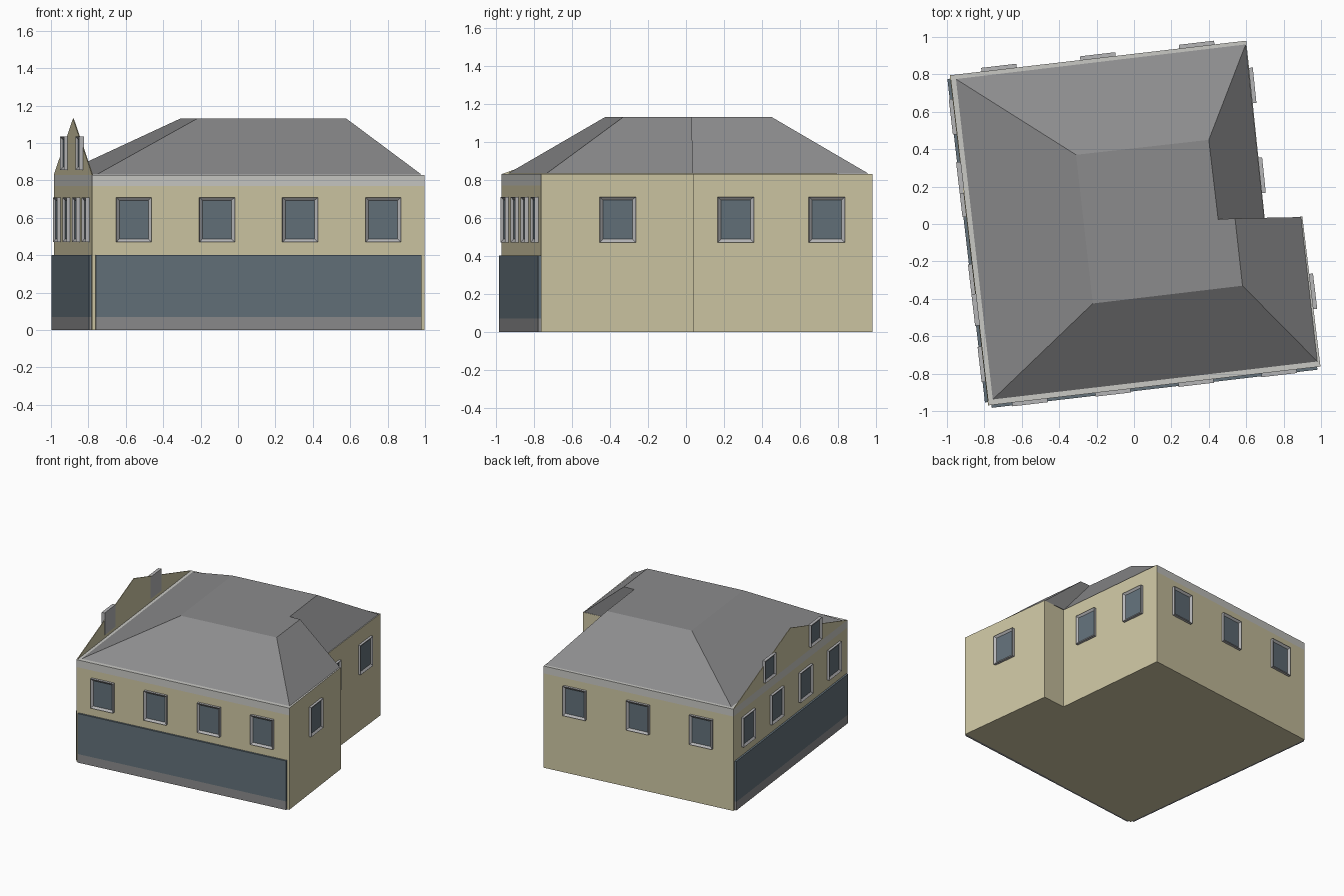
import bpy, bmesh
from mathutils import Vector

if "Cube" in bpy.data.objects:
    bpy.data.objects.remove(bpy.data.objects["Cube"])

def material(name, r, g, b):
    m = bpy.data.materials.new(name)
    m.diffuse_color = (r, g, b, 1)
    m.use_nodes = True
    m.node_tree.nodes["Principled BSDF"].inputs["Base Color"].default_value = m.diffuse_color
    return m

BEIGE = material("beige render", 0.62, 0.57, 0.37)
LIGHT = material("pale cornice", 0.58, 0.58, 0.55)
ROOF = material("grey slate", 0.26, 0.26, 0.265)
FRAME = material("grey frame", 0.46, 0.46, 0.47)
GLASS = material("blue grey glass", 0.125, 0.165, 0.195)

def finish(name, bm, mats):
    bmesh.ops.recalc_face_normals(bm, faces=bm.faces)
    me = bpy.data.meshes.new(name)
    bm.to_mesh(me)
    bm.free()
    for m in mats:
        me.materials.append(m)
    ob = bpy.data.objects.new(name, me)
    bpy.context.collection.objects.link(ob)
    return ob

# Footprint corners, counter-clockwise from front left
A, B, C = (-0.78, -0.97), (0.997, -0.762), (0.9, 0.04)
D, E, F = (0.7, 0.02), (0.6, 0.98), (-0.985, 0.795)
plan = [A, B, C, D, E, F]
EAVE, RIDGE, BAND = 0.83, 1.13, 0.77

# Walls: prism with a pale band on the front, back and left
bm = bmesh.new()
rings = [[bm.verts.new((x, y, z)) for x, y in plan] for z in (0, BAND, EAVE)]
bm.faces.new(rings[0])
bm.faces.new(rings[2]).material_index = 1
for level in (0, 1):
    lo, hi = rings[level], rings[level + 1]
    for i in range(6):
        j = (i + 1) % 6
        f = bm.faces.new((lo[i], lo[j], hi[j], hi[i]))
        f.material_index = 1 if level and i in (0, 4, 5) else 0
finish("walls", bm, [BEIGE, LIGHT])

# Hipped roof with a flat top, set in from the front, back and left eaves
eaves = [(-0.755, -0.938), (0.98, -0.735), (0.893, 0.037),
         (0.697, 0.022), (0.597, 0.96), (-0.952, 0.775)]
top = [(-0.22, -0.425), (0.58, -0.33), (0.54, 0.03),
       (0.45, 0.025), (0.4, 0.45), (-0.31, 0.37)]
bm = bmesh.new()
lo = [bm.verts.new((x, y, EAVE + 0.002)) for x, y in eaves]
hi = [bm.verts.new((x, y, RIDGE)) for x, y in top]
bm.faces.new(lo)
bm.faces.new(hi)
for i in range(6):
    j = (i + 1) % 6
    bm.faces.new((lo[i], lo[j], hi[j], hi[i]))
finish("roof", bm, [ROOF])

def wall_frame(p, q):
    """Start, direction, outward normal and length of the wall p to q."""
    p, q = Vector((*p, 0)), Vector((*q, 0))
    d = (q - p).normalized()
    return p, d, Vector((d.y, -d.x, 0)), (q - p).length

def slab(name, wall, profile, n0, n1, mats):
    """Extrude a (distance along, height) profile outward from n0 to n1."""
    p, d, n, _ = wall_frame(*wall)
    bm = bmesh.new()
    back, front = [[bm.verts.new(p + d * s + n * o + Vector((0, 0, z)))
                    for s, z in profile] for o in (n0, n1)]
    bm.faces.new(back)
    face = bm.faces.new(front)
    k = len(profile)
    for i in range(k):
        j = (i + 1) % k
        bm.faces.new((back[i], back[j], front[j], front[i]))
    bmesh.ops.recalc_face_normals(bm, faces=bm.faces)
    if len(mats) > 1:  # recessed pane
        bmesh.ops.inset_region(bm, faces=[face], thickness=0.024)
        for v in face.verts:
            v.co -= n * 0.013
        face.material_index = 1
    return finish(name, bm, mats)

def rect(s0, s1, z0, z1):
    return [(s0, z0), (s1, z0), (s1, z1), (s0, z1)]

def window(name, wall, t, width, z0, z1):
    c = wall_frame(*wall)[3] * t
    slab(name, wall, rect(c - width / 2, c + width / 2, z0, z1),
         -0.006, 0.02, [FRAME, GLASS])

# Upper floor windows
eighths = (0.125, 0.375, 0.625, 0.875)
rows = {"front": ((A, B), eighths), "left": ((F, A), eighths),
        "back": ((E, F), (1 / 6, 0.5, 5 / 6)),
        "right": ((B, C), (0.5,)), "right_recess": ((D, E), (0.25, 0.75))}
for side, (wall, spots) in rows.items():
    for i, t in enumerate(spots):
        window(f"{side}_window_{i + 1}", wall, t, 0.19, 0.47, 0.71)

# Shopfront glazing and plinth on the front and left
for side, wall in (("front", (A, B)), ("left", (F, A))):
    length = wall_frame(*wall)[3]
    s0, s1 = 0.018, length - 0.018
    slab(side + "_shop_glazing", wall, rect(s0, s1, 0.07, 0.4), -0.005, 0.015, [GLASS])
    slab(side + "_plinth", wall, rect(s0, s1, 0, 0.07), -0.005, 0.015, [ROOF])

# Thin gable standing on the left wall, with two windows
length = wall_frame(F, A)[3]
slab("left_gable", (F, A), [(0, EAVE), (length, EAVE), (length / 2, RIDGE)],
     -0.005, 0.0, [BEIGE])
for i, t in enumerate((0.31, 0.71)):
    window(f"gable_window_{i + 1}", (F, A), t, 0.17, 0.855, 1.035)
